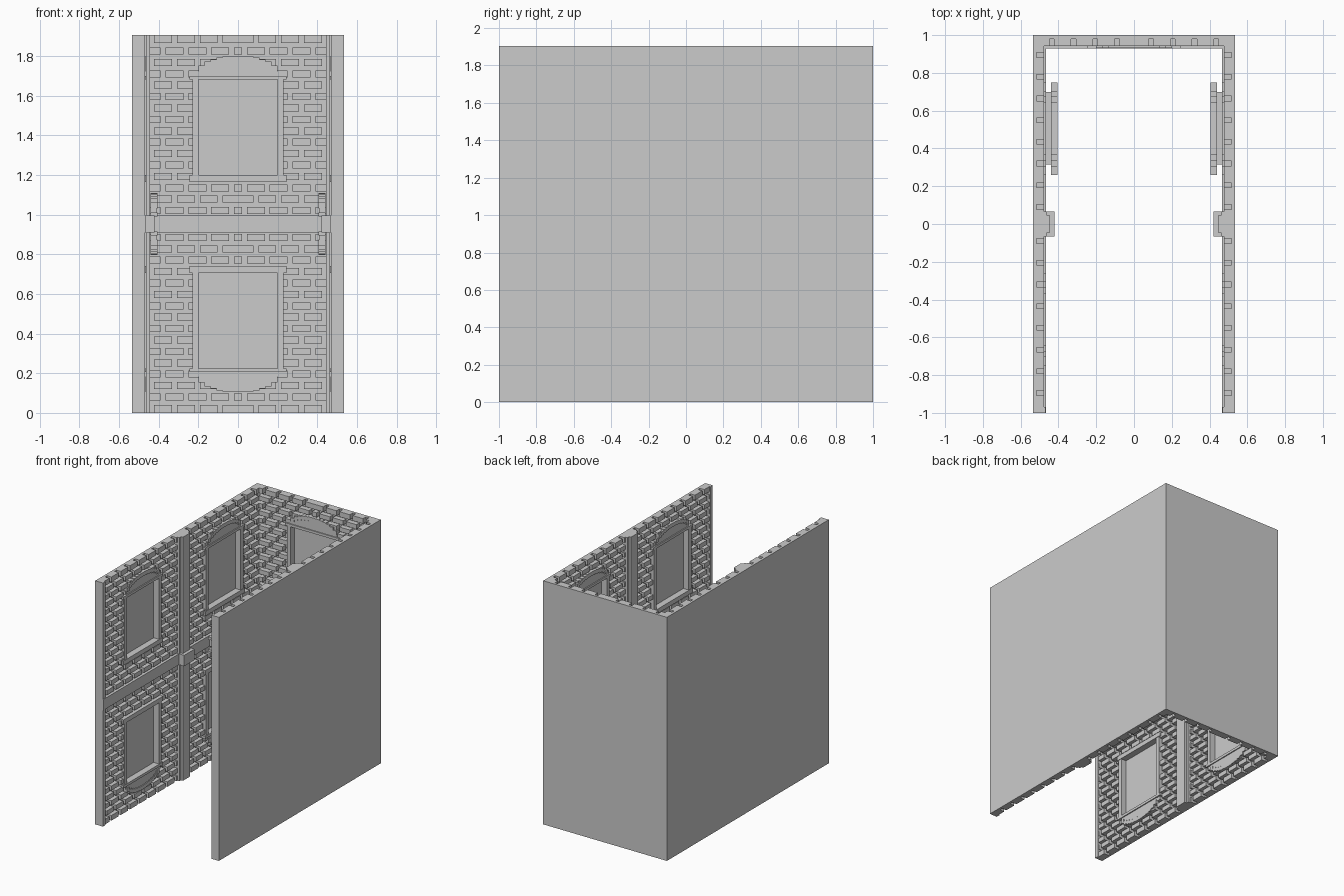
import bpy, bmesh, math

if "Cube" in bpy.data.objects:
    bpy.data.objects.remove(bpy.data.objects["Cube"])

H = 1.905                                   # wall height
MORTAR, BRICK, TRIM = 0.02, 0.058, 0.070    # depths measured from the outer face
WIN_Z0, WIN_Z1 = 1.20, 1.68


def back(u, d, z):
    return (u, 1 - d, z)


def left(u, d, z):
    return (-0.535 + d, u, z)


def right(u, d, z):
    return (0.535 - d, u, z)


class Part:
    """Collects boxes given in wall coordinates (along, height, depth)."""
    def __init__(self, name, frame):
        self.name, self.frame, self.bm = name, frame, bmesh.new()

    def box(self, u0, u1, z0, z1, d0, d1):
        v = [self.bm.verts.new(self.frame(u, d, z))
             for z in (z0, z1) for d in (d0, d1) for u in (u0, u1)]
        for f in ((0, 1, 3, 2), (4, 6, 7, 5), (0, 4, 5, 1),
                  (2, 3, 7, 6), (0, 2, 6, 4), (1, 5, 7, 3)):
            self.bm.faces.new([v[i] for i in f])

    def pair(self, u0, u1, z0, z1, d0, d1):
        # the wall is mirrored about its middle height
        self.box(u0, u1, z0, z1, d0, d1)
        self.box(u0, u1, H - z1, H - z0, d0, d1)

    def done(self):
        bmesh.ops.recalc_face_normals(self.bm, faces=self.bm.faces)
        me = bpy.data.meshes.new(self.name)
        self.bm.to_mesh(me)
        self.bm.free()
        bpy.context.collection.objects.link(bpy.data.objects.new(self.name, me))


def arch(part, c, z, d0, d1, rise=0.10):
    # stepped arch: outer blocks stand proud of the infill
    n = 13
    w = 0.40 / n
    for i in range(n):
        t = (i - n // 2) / (n / 2)
        top = z + 0.02 + (rise - 0.02) * math.sqrt(max(0, 1 - t * t))
        u = c - 0.2 + i * w
        part.pair(u, u + w, max(z, top - 0.03), top, d0, d1)
        if top - 0.03 > z:
            part.pair(u, u + w, z, top - 0.03, d0, d1 - 0.006)


def bricks(part, lo, hi, windows, blocked):
    pitch, gap = 0.115, 0.025
    for k in range(16):
        zc = 1.02 + 0.0575 * k
        z0, z1 = zc - 0.0175, (H if k == 15 else zc + 0.0175)
        first = 0.0325 if k % 2 == 0 else 0.09
        joints = [first + pitch * i for i in range(10)]
        joints = [-j for j in reversed(joints)] + joints
        for a, b in zip(joints, joints[1:]):
            spans = [(max(a + gap / 2, lo), min(b - gap / 2, hi))]
            cuts = list(blocked)
            if z1 > WIN_Z0 - 0.02 and z0 < WIN_Z1 + 0.01:
                cuts += [(c - 0.23, c + 0.23) for c in windows]
            for c0, c1 in cuts:
                spans = [s for p, q in spans
                         for s in ((p, min(q, c0)), (max(p, c1), q))]
            for p, q in spans:
                if q - p > 0.008:
                    part.pair(p, q, z0, z1, 0.01, BRICK)


def window(part, c):
    for s in (-1, 1):                                   # jambs
        a, b = sorted((c + s * 0.198, c + s * 0.23))
        part.pair(a, b, WIN_Z0, WIN_Z1, 0.01, 0.066)
    part.pair(c - 0.245, c + 0.245, 1.68, 1.70, 0.01, TRIM)     # lintel
    part.pair(c - 0.245, c + 0.245, 1.165, 1.20, 0.01, TRIM)    # sill
    arch(part, c, 1.70, 0.01, 0.068)


def wall(name, frame, lo, hi, u0, u1, windows, blocked):
    p = Part(name + "_wall", frame)
    p.box(lo, hi, 0, H, 0, MORTAR)
    p.done()
    p = Part(name + "_bricks", frame)
    bricks(p, u0, u1, windows, blocked)
    p.done()
    p = Part(name + "_window_frames", frame)
    for c in windows:
        window(p, c)
    p.done()
    p = Part(name + "_floor_band", frame)
    p.box(u0, u1, 0.91, 0.995, 0.01, TRIM)
    p.done()


wall("back", back, -0.535, 0.535, -0.515, 0.515, [0], [])

for side, frame in (("left", left), ("right", right)):
    wall(side, frame, -1, 1, -1, 0.98, [-0.505, 0.505], [(-0.05, 0.05)])

    # plain strip closing the open end
    p = Part(side + "_end_post", frame)
    p.box(-1, -0.97, 0, H, 0.01, 0.066)
    p.done()

    # stepped pilaster with a crossing block
    p = Part(side + "_pilaster", frame)
    p.box(-0.065, 0.065, 0, H, 0.01, 0.074)
    p.box(-0.045, 0.045, 0, H, 0.01, 0.09)
    p.box(-0.065, 0.065, 0.91, 0.995, 0.01, 0.115)
    p.done()

    # raised double arch ornament on the band
    p = Part(side + "_band_ornament", frame)
    p.box(0.315, 0.70, 0.91, 0.995, 0.07, 0.095)
    p.pair(0.26, 0.75, 0.99, 1.01, 0.095, 0.13)
    arch(p, 0.505, 1.01, 0.095, 0.13)
    p.done()
